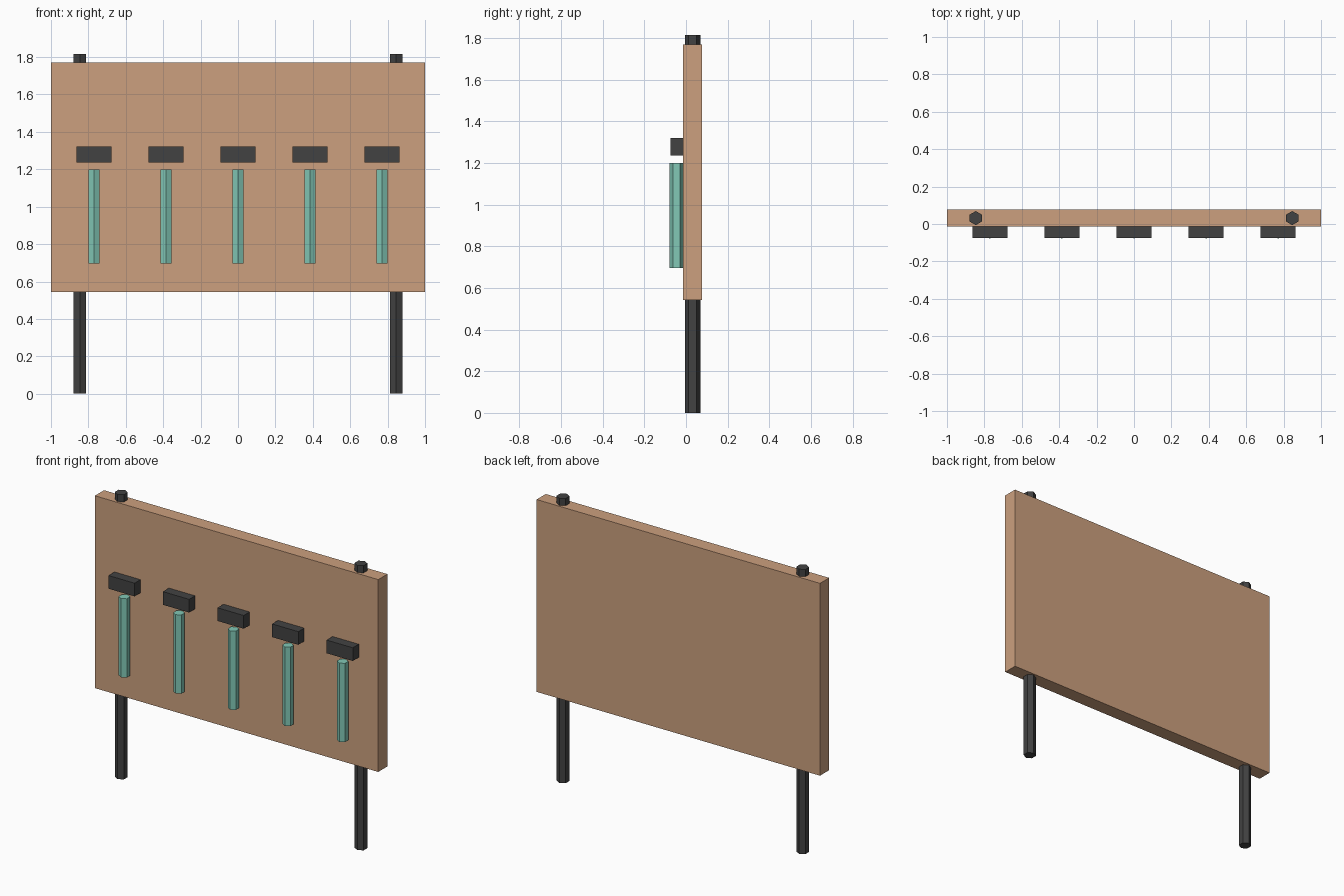
import bpy, math
from mathutils import Matrix

if "Cube" in bpy.data.objects:
    bpy.data.objects.remove(bpy.data.objects["Cube"])


def material(name, rgb):
    m = bpy.data.materials.new(name)
    lin = [(c / 255 / 12.92 if c < 10 else ((c / 255 + 0.055) / 1.055) ** 2.4) for c in rgb]
    m.diffuse_color = (*lin, 1)
    m.use_nodes = True
    m.node_tree.nodes["Principled BSDF"].inputs["Base Color"].default_value = m.diffuse_color
    return m


WOOD = material("tan_wood", (204, 160, 126))
DARK = material("dark_metal", (66, 66, 66))
TEAL = material("teal_grip", (130, 200, 182))


def box(name, x, y, z, mat):
    """Box from (min, max) ranges."""
    bpy.ops.mesh.primitive_cube_add(size=1)
    o = bpy.context.object
    size = [r[1] - r[0] for r in (x, y, z)]
    o.data.transform(Matrix.Diagonal((*size, 1)))
    o.location = [(r[0] + r[1]) / 2 for r in (x, y, z)]
    o.name = name
    o.data.materials.append(mat)


def hex_rod(name, x, y, r, z0, z1, mat):
    """Six-sided upright rod with corners on +y and -y."""
    bpy.ops.mesh.primitive_cylinder_add(vertices=6, radius=r, depth=z1 - z0,
                                        location=(x, y, (z0 + z1) / 2))
    o = bpy.context.object
    o.name = name
    o.data.materials.append(mat)


FRONT, BACK = -0.0145, 0.0775

# Board
box("board", (-1, 1), (FRONT, BACK), (0.543, 1.77), WOOD)

# Posts running through the board
for side, x in (("left", -0.846), ("right", 0.846)):
    hex_rod(f"post_{side}", x, 0.0315, 0.0375, 0, 1.816, DARK)

# Row of hammers hung on the front
for i in range(5):
    x = (i - 2) * 0.385
    box(f"hammer_head_{i + 1}", (x - 0.0925, x + 0.0925), (-0.0745, FRONT), (1.237, 1.321), DARK)
    hex_rod(f"hammer_handle_{i + 1}", x, -0.0455, 0.033, 0.697, 1.2, TEAL)
